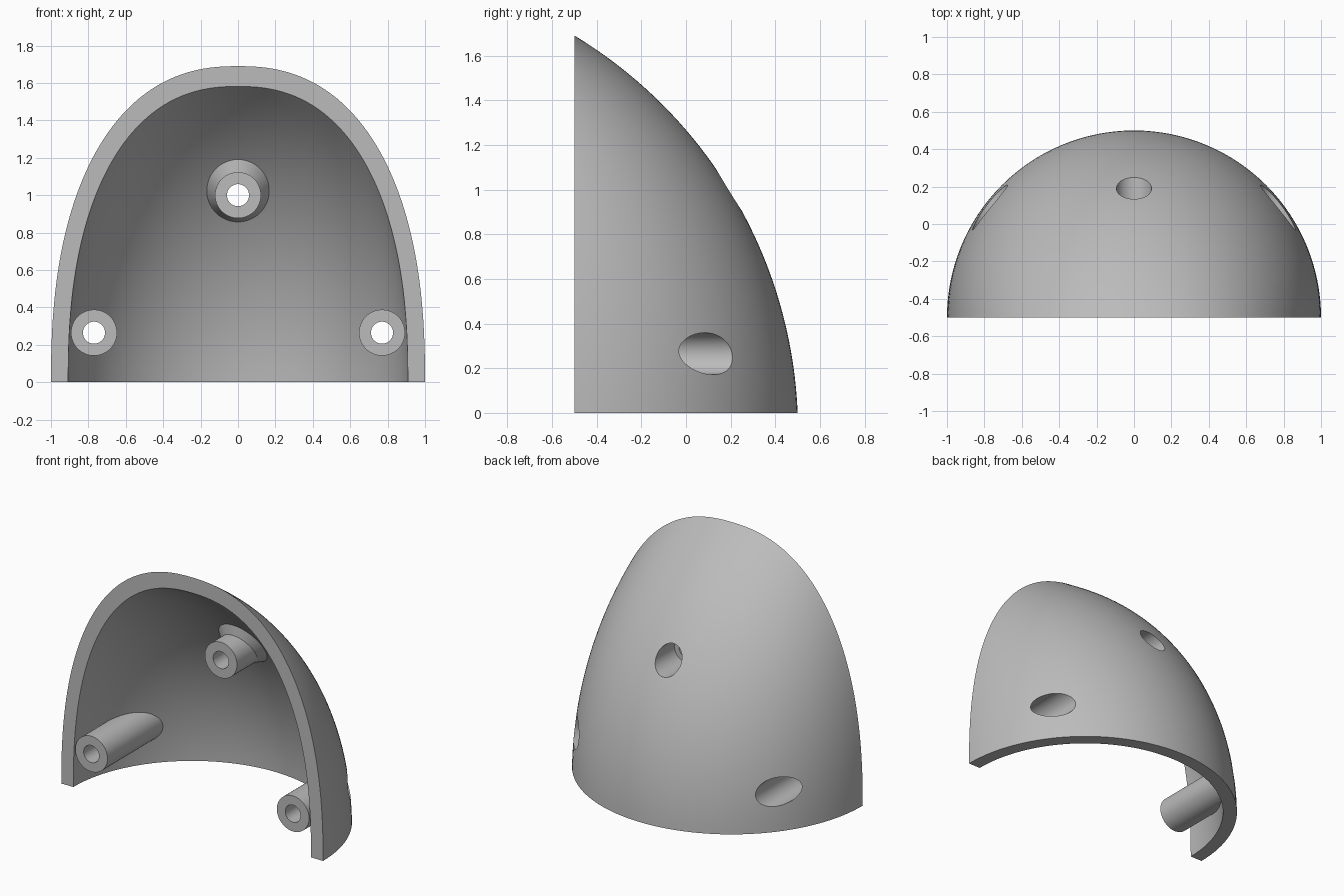
import bpy, bmesh, math
from mathutils import Vector

cube = bpy.data.objects.get("Cube")
if cube:
    bpy.data.objects.remove(cube, do_unlink=True)

FRONT = -0.5            # plane of the open front face
ROWS, COLS, SIDES = 48, 64, 64
ARC_Y, ARC_Z, ARC_R = 1.073, 0.086, 2.075   # back profile arc
WALL = 0.092

grey = bpy.data.materials.new("Light grey")
grey.use_nodes = True
colour = (0.5, 0.5, 0.5, 1)
grey.diffuse_color = colour
grey.node_tree.nodes["Principled BSDF"].inputs["Base Color"].default_value = colour


def tip_height(inset):
    return math.sqrt((ARC_R - inset) ** 2 - ARC_Y ** 2) - ARC_Z


def section(z, inset):
    """Half width and depth of the horizontal slice at height z."""
    t = min(1, z / tip_height(inset))
    width = (1 - inset) * (1 - t ** 2.35) ** (1 / 2.35)
    depth = math.sqrt((ARC_R - inset) ** 2 - (z + ARC_Z) ** 2) - ARC_Y
    return width, depth


def slice_circle(z, inset):
    w, d = section(z, inset)
    r = (w * w + d * d) / (2 * d)
    return r, d - r, math.atan2(w, r - d)


def wall_y(x, z, inset):
    r, c, _ = slice_circle(z, inset)
    return FRONT + c + math.sqrt(max(0, r * r - x * x))


def finish(name, bm):
    bmesh.ops.remove_doubles(bm, verts=bm.verts, dist=1e-5)
    bmesh.ops.recalc_face_normals(bm, faces=bm.faces)
    mesh = bpy.data.meshes.new(name)
    bm.to_mesh(mesh)
    bm.free()
    mesh.materials.append(grey)
    obj = bpy.data.objects.new(name, mesh)
    bpy.context.collection.objects.link(obj)
    return obj


def surface_grid(bm, inset):
    rows = []
    for i in range(ROWS):
        z = tip_height(inset) * math.sin(math.pi / 2 * i / ROWS)
        r, c, half = slice_circle(z, inset)
        angles = [half * (2 * j / COLS - 1) for j in range(COLS + 1)]
        rows.append([bm.verts.new((r * math.sin(a), FRONT + c + r * math.cos(a), z))
                     for a in angles])
    tip = bm.verts.new((0, FRONT, tip_height(inset)))
    for a, b in zip(rows, rows[1:]):
        for j in range(COLS):
            bm.faces.new((a[j], a[j + 1], b[j + 1], b[j]))
    for j in range(COLS):
        bm.faces.new((rows[-1][j], rows[-1][j + 1], tip))
    # boundary loop: base edge, then over the front rim
    left = [row[0] for row in rows]
    right = [row[-1] for row in rows]
    return rows[0] + right[1:] + [tip] + left[:0:-1]


def build_shell():
    bm = bmesh.new()
    outer, inner = surface_grid(bm, 0), surface_grid(bm, WALL)
    n = len(outer)
    for k in range(n):
        m = (k + 1) % n
        bm.faces.new((outer[k], outer[m], inner[m], inner[k]))
    return finish("half_dome_shell", bm)


def tube(name, x, rings):
    """Solid along y; each ring is (centre z, radius, rule for y)."""
    bm = bmesh.new()
    loops = []
    for cz, radius, rule in rings:
        loop = []
        for k in range(SIDES):
            a = 2 * math.pi * k / SIDES
            px, pz = x + radius * math.cos(a), cz + radius * math.sin(a)
            loop.append(bm.verts.new((px, rule(px, pz), pz)))
        loops.append(loop)
    for a, b in zip(loops, loops[1:]):
        for k in range(SIDES):
            m = (k + 1) % SIDES
            bm.faces.new((a[k], a[m], b[m], b[k]))
    for loop in (loops[0], loops[-1]):
        centre = bm.verts.new(sum((v.co for v in loop), Vector()) / SIDES)
        for k in range(SIDES):
            bm.faces.new((loop[k], loop[(k + 1) % SIDES], centre))
    return finish(name, bm)


def flat(y):
    return lambda x, z: y


def on_wall(inset, shift=0):
    return lambda x, z: wall_y(x, z, inset) + shift


def combine(target, tool, operation):
    tool.hide_render = True
    mod = target.modifiers.new(operation.title(), 'BOOLEAN')
    mod.operation, mod.object, mod.solver = operation, tool, 'EXACT'
    bpy.context.view_layer.objects.active = target
    bpy.ops.object.modifier_apply(modifier=mod.name)
    bpy.data.objects.remove(tool, do_unlink=True)


shell = build_shell()
BOSS, BORE, HEAD = 0.123, 0.059, 0.094
MID = WALL / 2
LOW_X, LOW_Z, TOP_Z, TOP_Y = 0.77, 0.265, 1.0, -0.187

# Screw bosses: two low ones, and an upper one with a flared foot
for x in (-LOW_X, LOW_X):
    boss = tube("lower_boss", x, [(LOW_Z, BOSS, flat(FRONT)), (LOW_Z, BOSS, on_wall(MID))])
    combine(shell, boss, 'UNION')
upper = tube("upper_boss", 0, [(TOP_Z, BOSS, flat(TOP_Y)),
                               (TOP_Z, BOSS, on_wall(WALL, -0.06)),
                               (TOP_Z + 0.024, 0.167, on_wall(WALL)),
                               (TOP_Z + 0.024, 0.167, on_wall(MID))])
combine(shell, upper, 'UNION')

# Screw holes with wide recesses from the back
for x, z, start in ((-LOW_X, LOW_Z, FRONT), (LOW_X, LOW_Z, FRONT), (0, TOP_Z, TOP_Y)):
    drill = tube("screw_drill", x, [(z, BORE, flat(start - 0.1)),
                                    (z, BORE, flat(start + 0.18)),
                                    (z, HEAD, flat(start + 0.18)),
                                    (z, HEAD, flat(0.9))])
    combine(shell, drill, 'DIFFERENCE')

bpy.ops.object.select_all(action='DESELECT')
shell.select_set(True)
bpy.context.view_layer.objects.active = shell
bpy.ops.object.shade_smooth_by_angle(angle=math.radians(30))
